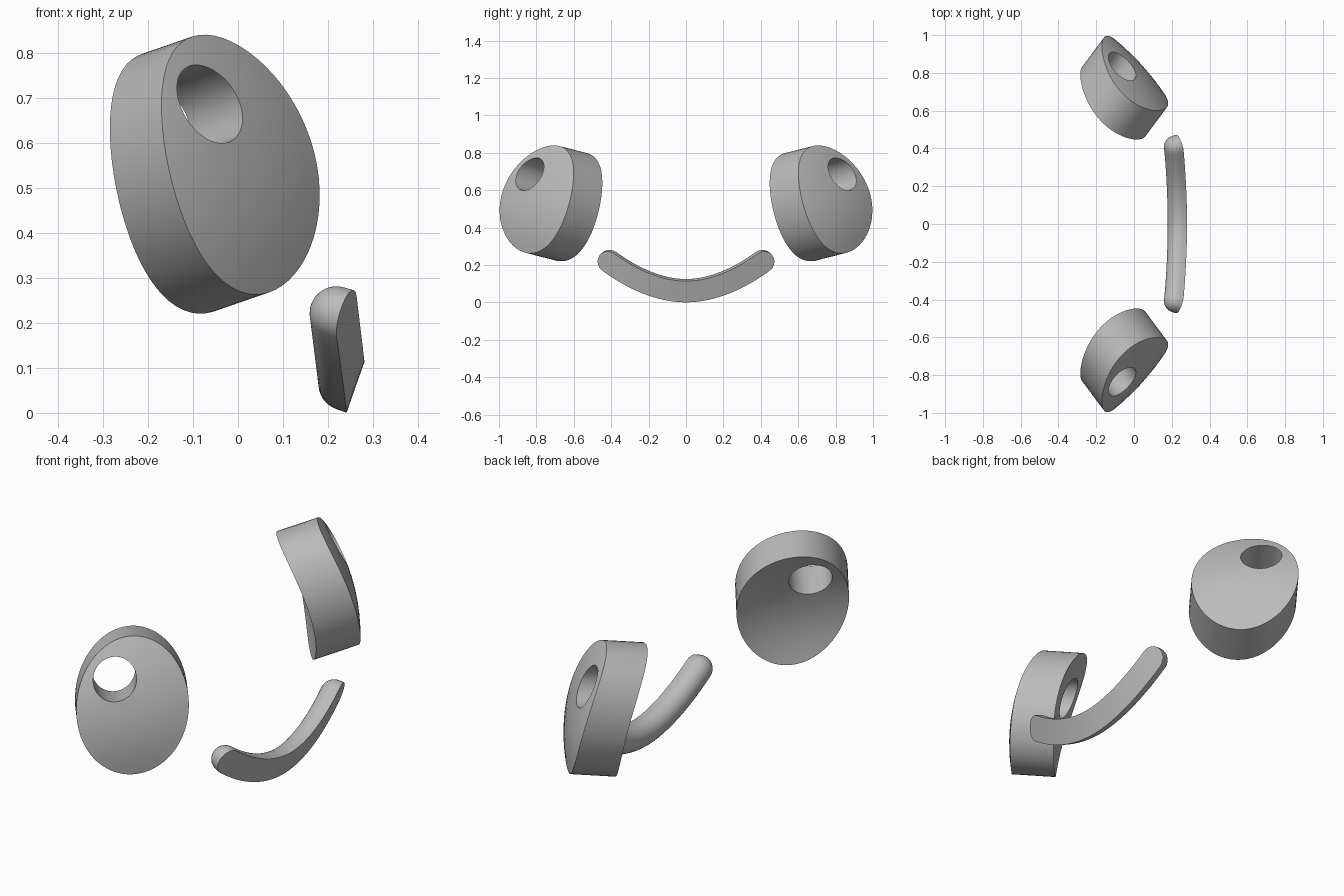
import bpy, bmesh, math
from mathutils import Vector

cube = bpy.data.objects.get("Cube")
if cube:
    bpy.data.objects.remove(cube, do_unlink=True)

grey = bpy.data.materials.new("plain grey")
grey.use_nodes = True
colour = (0.5, 0.5, 0.5, 1)
grey.diffuse_color = colour
grey.node_tree.nodes["Principled BSDF"].inputs["Base Color"].default_value = colour


def finish(name, bm):
    bmesh.ops.recalc_face_normals(bm, faces=bm.faces)
    mesh = bpy.data.meshes.new(name)
    bm.to_mesh(mesh)
    bm.free()
    mesh.materials.append(grey)
    obj = bpy.data.objects.new(name, mesh)
    bpy.context.collection.objects.link(obj)
    bpy.ops.object.select_all(action='DESELECT')
    obj.select_set(True)
    bpy.context.view_layer.objects.active = obj
    bpy.ops.object.shade_smooth_by_angle(angle=math.radians(35))


def loft(bm, loops, closed=False):
    """Join successive vertex loops with quads."""
    pairs = list(zip(loops, loops[1:]))
    if closed:
        pairs.append((loops[-1], loops[0]))
    for a, b in pairs:
        for i in range(len(a)):
            j = (i + 1) % len(a)
            bm.faces.new((a[i], a[j], b[j], b[i]))


# Eyes: oval blocks with a domed front, a hollow back and a round through hole
OUT = Vector((0.584, -0.786, 0.202)).normalized()
SIDE = Vector((0, 0, 1)).cross(OUT).normalized()
UP = OUT.cross(SIDE)
CENTRE = Vector((0.022, -0.822, 0.565))
HALF_W, HALF_H, THICK = 0.244, 0.3, 0.2
HOLE_U, HOLE_W, HOLE_R = -0.076, 0.127, 0.094


def eye(name, mirror):
    bm = bmesh.new()
    count, rings = 64, 6

    def ring(t, thick):
        verts = []
        for i in range(count):
            a = math.tau * i / count
            c, s = math.cos(a), math.sin(a)
            u = (1 - t) * (HOLE_U + HOLE_R * c) + t * HALF_W * c
            w = (1 - t) * (HOLE_W + HOLE_R * s) + t * HALF_H * s
            dome = -0.2 * u - 0.088 * w - 0.4 * u * u - 0.75 * w * w
            depth = thick * (1 - 0.17 * w)
            p = CENTRE + SIDE * u + UP * w + OUT * (dome - depth)
            verts.append(bm.verts.new((p.x, p.y * mirror, p.z)))
        return verts

    front = [ring(k / rings, 0) for k in range(rings + 1)]
    back = [ring(k / rings, THICK) for k in reversed(range(rings + 1))]
    loft(bm, front + back, closed=True)
    finish(name, bm)


eye("front_eye", 1)
eye("back_eye", -1)


# Mouth: smiling bar with a flat face, a rounded back and rounded ends
def mouth():
    bm = bmesh.new()
    reach, radius, straight = 0.415, 0.06, 0.024
    arc, steps, cap = 16, 24, 7

    # Half outline as (across, depth) pairs: flat front corners and a round back
    outline = [(1, 0)]
    for i in range(arc + 1):
        a = math.pi * i / arc
        outline.append((math.cos(a), math.sin(a)))
    outline.append((-1, 0))

    def path(y):
        t = abs(y) / reach
        return Vector((0.261 - 0.02 * t ** 2, y, 0.057 + 0.158 * t ** 1.9))

    def section(y, shift, scale):
        tangent = (path(y + 0.005) - path(y - 0.005)).normalized()
        normal = Vector((0.94, 0, -0.33 - 0.12 * (y / reach) ** 2))
        normal = (normal - tangent * normal.dot(tangent)).normalized()
        across = normal.cross(tangent)
        centre = path(y) + tangent * shift
        verts = []
        for k, (c, s) in enumerate(outline):
            depth = 0 if k in (0, len(outline) - 1) else straight + radius * scale * s
            verts.append(bm.verts.new(centre + across * radius * scale * c - normal * depth))
        return verts

    turns = [math.pi / 2 * k / cap for k in range(1, cap)] + [1.55]
    loops = [section(-reach, -radius * math.sin(a), math.cos(a)) for a in reversed(turns)]
    loops += [section(reach * (2 * k / steps - 1), 0, 1) for k in range(steps + 1)]
    loops += [section(reach, radius * math.sin(a), math.cos(a)) for a in turns]
    loft(bm, loops)
    bm.faces.new(loops[0])
    bm.faces.new(loops[-1])
    finish("mouth", bm)


mouth()
